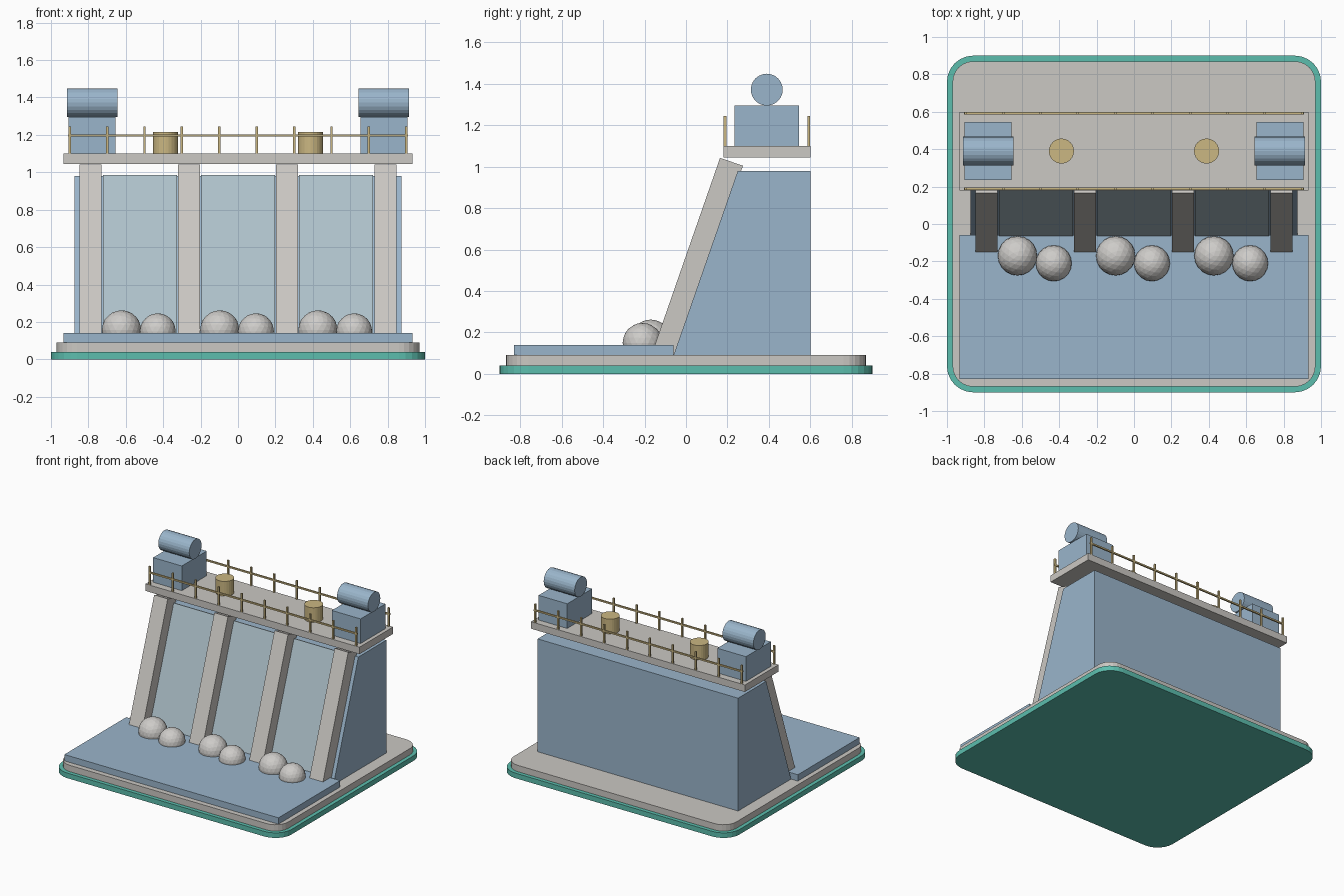
import bpy, bmesh, math
from mathutils import Matrix, Vector

if "Cube" in bpy.data.objects:
    bpy.data.objects.remove(bpy.data.objects["Cube"])


def mat(name, r, g, b):
    m = bpy.data.materials.new(name)
    lin = [((c / 255 + 0.055) / 1.055) ** 2.4 for c in (r, g, b)]
    m.diffuse_color = (*lin, 1)
    m.use_nodes = True
    m.node_tree.nodes["Principled BSDF"].inputs["Base Color"].default_value = m.diffuse_color
    return m


TEAL = mat("teal", 92, 190, 174)
CONCRETE = mat("concrete grey", 203, 200, 195)
BLUE = mat("water blue", 154, 181, 203)
GATE = mat("pale gate blue", 175, 194, 203)
GOLD = mat("brass", 203, 183, 130)
FOAM = mat("foam grey", 206, 204, 201)


def finish(name, bm, material):
    bmesh.ops.recalc_face_normals(bm, faces=bm.faces)
    me = bpy.data.meshes.new(name)
    bm.to_mesh(me)
    bm.free()
    me.materials.append(material)
    ob = bpy.data.objects.new(name, me)
    bpy.context.collection.objects.link(ob)
    return ob


def box(name, centre, size, material, tilt=0.0):
    bm = bmesh.new()
    bmesh.ops.create_cube(bm, size=1, matrix=Matrix.Translation(centre)
                          @ Matrix.Rotation(tilt, 4, 'X') @ Matrix.Diagonal((*size, 1)))
    return finish(name, bm, material)


def cylinder(name, centre, radius, length, material, along_x=False):
    bm = bmesh.new()
    rot = Matrix.Rotation(math.pi / 2, 4, 'Y') if along_x else Matrix()
    bmesh.ops.create_cone(bm, cap_ends=True, segments=24, radius1=radius, radius2=radius,
                          depth=length, matrix=Matrix.Translation(centre) @ rot)
    return finish(name, bm, material)


def prism(name, points, vec, material):
    bm = bmesh.new()
    face = bm.faces.new([bm.verts.new(p) for p in points])
    ext = bmesh.ops.extrude_face_region(bm, geom=[face])
    moved = [g for g in ext["geom"] if isinstance(g, bmesh.types.BMVert)]
    bmesh.ops.translate(bm, verts=moved, vec=vec)
    return finish(name, bm, material)


def rounded_plate(name, hx, hy, r, z0, z1, material, steps=6):
    pts = []
    for q, (sx, sy) in enumerate([(1, 1), (-1, 1), (-1, -1), (1, -1)]):
        for i in range(steps + 1):
            a = (q + i / steps) * math.pi / 2
            pts.append((sx * (hx - r) + r * math.cos(a), sy * (hy - r) + r * math.sin(a), z0))
    return prism(name, pts, (0, 0, z1 - z0), material)


# Stepped base
rounded_plate("base_trim", 1.0, 0.9, 0.14, 0, 0.04, TEAL)
rounded_plate("base_slab", 0.97, 0.87, 0.11, 0.04, 0.09, CONCRETE)

# Pool in front and sloped dam wall
box("pool", (0, -0.445, 0.115), (1.868, 0.77, 0.05), BLUE)
foot, crest = Vector((0, -0.06, 0.09)), Vector((0, 0.25, 0.98))
prism("dam_wall", [(-0.875, y, z) for y, z in
                   [(foot.y, foot.z), (0.6, 0.09), (0.6, 0.98), (crest.y, crest.z)]],
      (1.75, 0, 0), BLUE)

# Tilted buttresses and the gate panels between them
slope = crest - foot
tilt = -math.atan2(slope.y, slope.z)
middle = (foot + crest) / 2
outward = Vector((0, -slope.z, slope.y)).normalized()
for i in range(4):
    c = middle + outward * 0.043
    box(f"buttress_{i + 1}", (-0.7875 + 0.525 * i, c.y, c.z), (0.118, 0.117, 1.005), CONCRETE, tilt)
for i in range(3):
    bay = 0.525 * (i - 1)
    box(f"gate_panel_{i + 1}", (bay, middle.y, middle.z), (0.396, 0.04, slope.length), GATE, tilt)
    # Foam mounds at the foot of each gate
    for side, dx, y, z, r in (("left", -0.098, -0.17, 0.157, 0.105),
                              ("right", 0.096, -0.21, 0.15, 0.096)):
        bm = bmesh.new()
        bmesh.ops.create_icosphere(bm, subdivisions=3, radius=r,
                                   matrix=Matrix.Translation((bay + dx, y, z)))
        finish(f"foam_{side}_{i + 1}", bm, FOAM)

# Walkway deck
box("deck", (0, 0.39, 1.0725), (1.868, 0.42, 0.055), CONCRETE)

# Hoist houses with drums, and brass bollards
for side, s in (("left", -1), ("right", 1)):
    box(f"hoist_house_{side}", (0.78 * s, 0.39, 1.197), (0.25, 0.31, 0.195), BLUE)
    cylinder(f"hoist_drum_{side}", (0.78 * s, 0.39, 1.372), 0.077, 0.27, BLUE, along_x=True)
    cylinder(f"bollard_{side}", (0.388 * s, 0.39, 1.158), 0.067, 0.116, GOLD)

# Railings
for side, y in (("front", 0.188), ("back", 0.592)):
    box(f"rail_{side}", (0, y, 1.196), (1.82, 0.012, 0.012), GOLD)
    for i in range(10):
        box(f"rail_post_{side}_{i + 1}", (-0.9 + 0.2 * i, y, 1.172), (0.013, 0.013, 0.148), GOLD)
